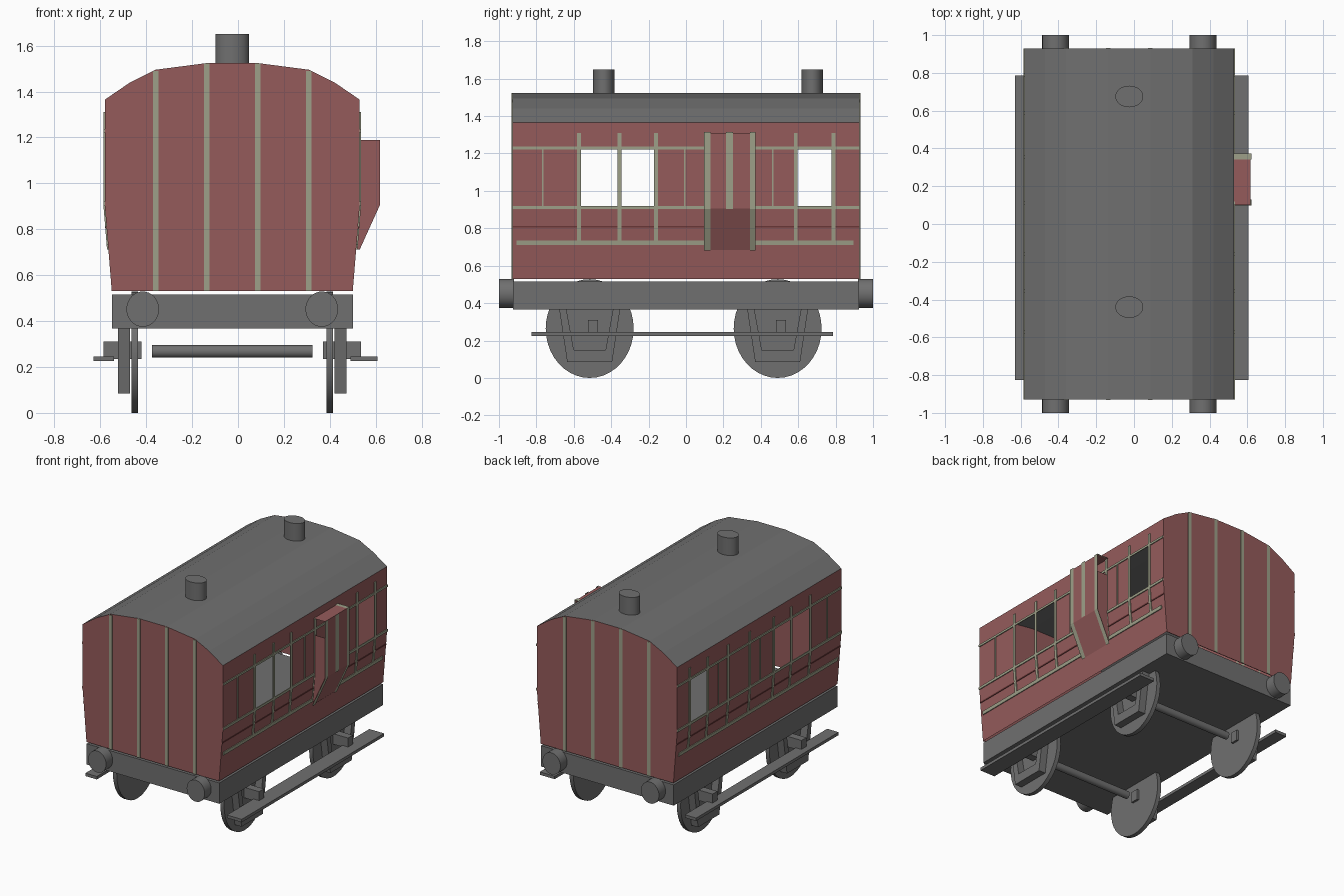
import bpy, bmesh, math
from mathutils import Matrix, Vector

if "Cube" in bpy.data.objects:
    bpy.data.objects.remove(bpy.data.objects["Cube"])


def material(name, rgb):
    m = bpy.data.materials.new(name)
    m.use_nodes = True
    m.diffuse_color = (*rgb, 1)
    m.node_tree.nodes["Principled BSDF"].inputs["Base Color"].default_value = (*rgb, 1)
    return m


RED = material("maroon paint", (0.30, 0.105, 0.105))
DARK = material("dark maroon line", (0.15, 0.04, 0.04))
GREY = material("grey metal", (0.162, 0.162, 0.162))
TRIM = material("sage trim", (0.34, 0.35, 0.25))

CX = -0.025          # centre line of the coach
END = 0.928          # half length of the body
WAIST, EAVE, SILL = 0.9, 1.365, 0.53
HALF, FOOT = 0.555, 0.525


def finish(name, bm, mat, recalc=True):
    if recalc:
        bmesh.ops.recalc_face_normals(bm, faces=bm.faces)
    me = bpy.data.meshes.new(name)
    bm.to_mesh(me)
    bm.free()
    me.materials.append(mat)
    ob = bpy.data.objects.new(name, me)
    bpy.context.collection.objects.link(ob)
    return ob


def box(name, x, y, z, mat):
    bm = bmesh.new()
    bmesh.ops.create_cube(bm, size=1)
    for v in bm.verts:
        v.co = [r[0] if c < 0 else r[1] for c, r in zip(v.co, (x, y, z))]
    return finish(name, bm, mat)


def cylinder(name, centre, axis, radii, length, mat, sides=32):
    """Elliptical cylinder; radii are the two cross-section half sizes."""
    bm = bmesh.new()
    bmesh.ops.create_cone(bm, cap_ends=True, segments=sides, radius1=1, radius2=1, depth=1)
    for v in bm.verts:
        a, b, c = v.co.x * radii[0], v.co.y * radii[1], v.co.z * length
        v.co = Vector(centre) + Vector({"x": (c, a, b), "y": (a, c, b), "z": (a, b, c)}[axis])
    ob = finish(name, bm, mat)
    for p in ob.data.polygons:
        p.use_smooth = len(p.vertices) == 4
    for e in ob.data.edges:
        a, b = (ob.data.vertices[i].co for i in e.vertices)
        along = abs((a - b)["xyz".index(axis)]) > length / 2
        e.use_edge_sharp = not along
    return ob


def sheet(name, pts, y0, y1, mat):
    """Thin sheet following an x-z path, extruded along y."""
    bm = bmesh.new()
    rows = [[bm.verts.new((x, y, z)) for x, z in pts] for y in (y0, y1)]
    for i in range(len(pts) - 1):
        bm.faces.new((rows[0][i], rows[0][i + 1], rows[1][i + 1], rows[1][i]))
    return finish(name, bm, mat, recalc=False)


def prism(name, polygon, place, vec, mat):
    """Flat polygon extruded along a vector; place maps 2D points to 3D."""
    bm = bmesh.new()
    f = bm.faces.new([bm.verts.new(place(a, b)) for a, b in polygon])
    ext = bmesh.ops.extrude_face_region(bm, geom=[f])["geom"]
    bmesh.ops.translate(bm, verts=[g for g in ext if isinstance(g, bmesh.types.BMVert)], vec=vec)
    return finish(name, bm, mat)


def side_half(z):
    return HALF if z >= WAIST else FOOT + (HALF - FOOT) * (z - SILL) / (WAIST - SILL)


# Roof arc, and the end outline made from it
half_arc = [(HALF, EAVE), (0.445, 1.44), (0.335, 1.495), (0.112, 1.524)]
arc = [(CX + x, z) for x, z in half_arc] + [(CX - x, z) for x, z in reversed(half_arc)]
outline = arc + [(CX - HALF, WAIST), (CX - FOOT, SILL), (CX + FOOT, SILL), (CX + HALF, WAIST)]
sheet("roof", arc[::-1], -END, END, GREY)


def roof_height(x):
    for (xa, za), (xb, zb) in zip(arc, arc[1:]):
        if xb <= x <= xa:
            return za + (zb - za) * (x - xa) / (xb - xa)
    return EAVE


# End walls with vertical trim
for s, label in ((-1, "front"), (1, "back")):
    prism(label + "_end_wall", outline, lambda x, z: (x, s * END, z), (0, -s * 0.004, 0), RED)
    for i in range(4):
        x = CX + (i - 1.5) * 0.222
        top = min(roof_height(x - 0.0125), roof_height(x + 0.0125))
        box(f"{label}_end_trim_{i}", (x - 0.0125, x + 0.0125),
            sorted((s * END, s * (END + 0.004))), (SILL, top), TRIM)

# Side walls: a grid of panels with the window cells left open
y_cuts = [-END, -0.562, -0.165, 0.592, 0.785, END]
z_cuts = [SILL, WAIST, 0.91, 1.225, EAVE]
uprights = [-0.572, -0.355, -0.16, 0.11, 0.355, 0.587, 0.788]
for s, label in ((1, "left"), (-1, "right")):
    bm = bmesh.new()
    g = [[bm.verts.new((CX + s * side_half(z), y, z)) for y in y_cuts] for z in z_cuts]
    for r in range(len(z_cuts) - 1):
        for c in range(len(y_cuts) - 1):
            if r == 2 and c in (1, 3):
                continue
            q = [g[r][c], g[r][c + 1], g[r + 1][c + 1], g[r + 1][c]]
            bm.faces.new(q if s > 0 else q[::-1])
    finish(label + "_side_wall", bm, RED, recalc=False)

    def side_trim(name, y0, y1, z0, z1, mat=TRIM, t=0.006):
        zs = [z0] + ([WAIST] if z0 < WAIST < z1 else []) + [z1]
        inner = [(CX + s * side_half(z), z) for z in zs]
        outer = [(CX + s * (side_half(z) + t), z) for z in reversed(zs)]
        prism(f"{label}_{name}", inner + outer, lambda x, z: (x, y0, z), (0, y1 - y0, 0), mat)

    side_trim("upper_rail", -END, END, 1.222, 1.237)
    side_trim("waist_rail", -END, END, 0.902, 0.92)
    side_trim("lower_rail", -0.905, 0.895, 0.711, 0.735)
    side_trim("panel_line", -END, END, 0.804, 0.813, DARK, 0.004)
    for i, y in enumerate(uprights):
        side_trim(f"upright_{i}", y - 0.01, y + 0.01, 0.735, 1.31)
    for i, y in enumerate((-0.765, -0.008, 0.465)):
        side_trim(f"thin_upright_{i}", y - 0.004, y + 0.004, 0.92, 1.222)

# Lookout bay on the left side: bent cover, short cheeks, trim strips
X0, X1, XT = CX + HALF, 0.618, 0.623
sheet("lookout_cover", [(0.518, 0.685), (X1, 0.905), (X1, 1.31), (X0, 1.31)], 0.1, 0.368, RED)
cheek = [(X0, 1.19), (X1, 1.19), (X1, 0.905), (0.53, 0.711), (0.519, 0.711)]
for i, y in enumerate((0.104, 0.362)):
    prism(f"lookout_cheek_{i}", cheek, lambda x, z: (x, y, z), (0, 0.003, 0), RED)
path = [(0.521, 0.68), (XT, 0.904), (XT, 1.314), (X0, 1.314)]
sheet("lookout_trim_front", path[:3], 0.097, 0.13, TRIM)
sheet("lookout_trim_middle", path[1:3], 0.215, 0.25, TRIM)
sheet("lookout_trim_back", path, 0.342, 0.372, TRIM)

# Roof vents
for i, y in enumerate((-0.44, 0.675)):
    cylinder(f"roof_vent_{i}", (CX, y, 1.575), "z", (0.074, 0.057), 0.15, GREY)

# Underframe and buffers
box("underframe", (CX - FOOT, CX + FOOT), (-0.925, 0.925), (0.367, 0.516), GREY)
for s in (-1, 1):
    for i, x in enumerate((-0.415, 0.365)):
        cylinder(f"buffer_{'front' if s < 0 else 'back'}_{i}", (x, s * 0.96, 0.452), "y",
                 (0.071, 0.077), 0.08, GREY)

# Running gear
for i, y in enumerate((-0.515, 0.49)):
    cylinder(f"axle_{i}", (CX, y, 0.268), "x", (0.025, 0.027), 0.70, GREY, 16)
    for s in (-1, 1):
        tag = f"{i}_{'left' if s > 0 else 'right'}"
        cylinder("wheel_" + tag, (CX + s * 0.425, y, 0.264), "x", (0.235, 0.264), 0.03, GREY, 40)
        # U-shaped hanger plate
        right = [(0.163, 0.37), (0.12, 0.085)]
        inner = [(0.085, 0.15), (0.125, 0.37)]
        u = right + [(-a, b) for a, b in reversed(right)]
        u += [(-a, b) for a, b in reversed(inner)] + inner
        prism("axle_hanger_" + tag, u, lambda a, b: (CX + s * 0.445, y + a, b), (s * 0.053, 0, 0), GREY)
        xs = sorted((CX + s * 0.395, CX + s * 0.56))
        box("axle_box_" + tag, xs, (y - 0.01, y + 0.045), (0.235, 0.31), GREY)

# Footboards
for s, label in ((1, "left"), (-1, "right")):
    xs = sorted((CX + s * 0.515, CX + s * (0.632 if s > 0 else 0.605)))
    box(label + "_footboard", xs, (-0.825, 0.785), (0.225, 0.246), GREY)
